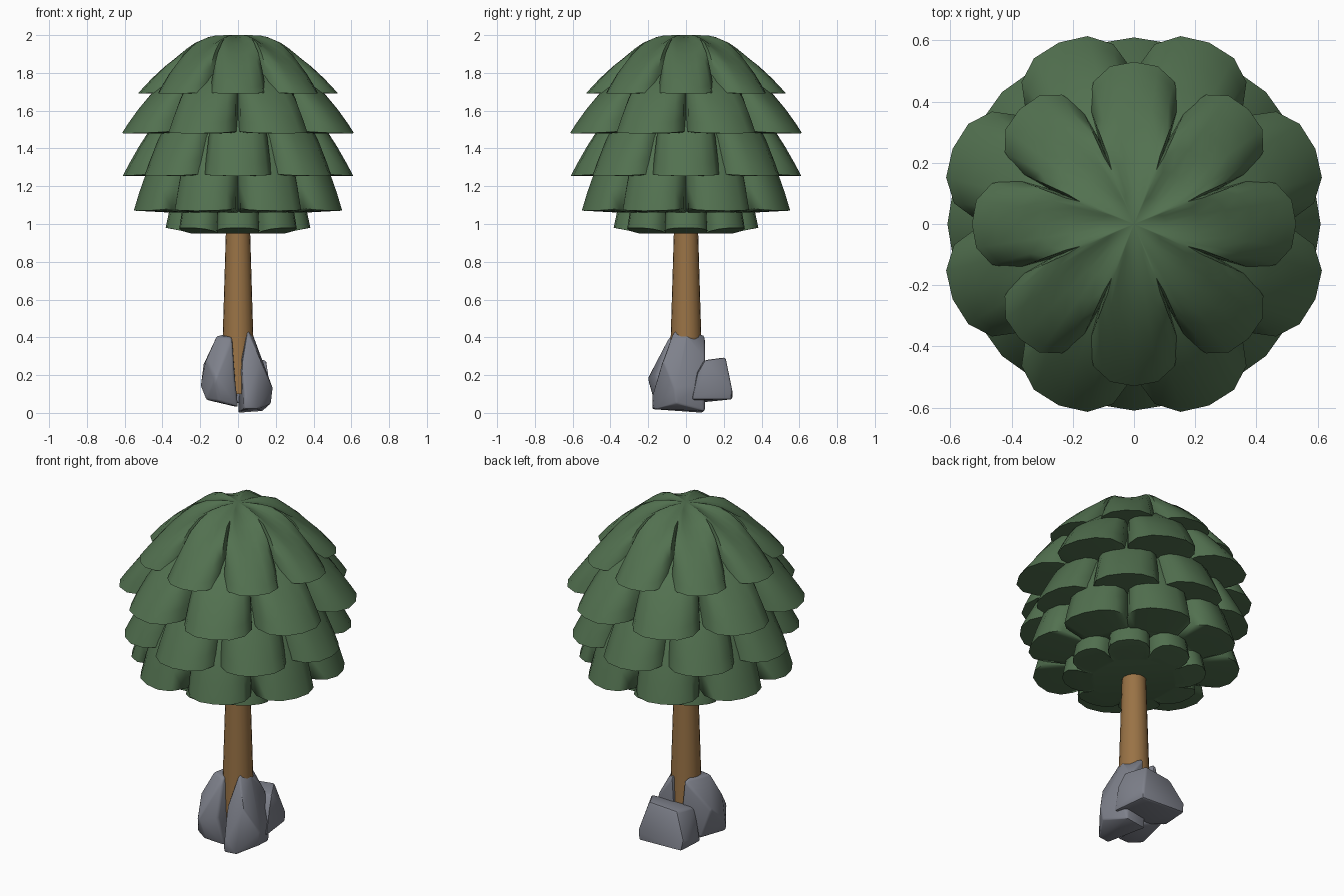
import bpy, bmesh, math

if "Cube" in bpy.data.objects:
    bpy.data.objects.remove(bpy.data.objects["Cube"])

def material(name, rgb):
    m = bpy.data.materials.new(name)
    m.diffuse_color = (*rgb, 1)
    m.use_nodes = True
    m.node_tree.nodes["Principled BSDF"].inputs["Base Color"].default_value = m.diffuse_color
    return m

GREEN = material("leaf green", (0.085, 0.165, 0.08))
BROWN = material("bark brown", (0.32, 0.17, 0.06))
STONE = material("stone grey", (0.21, 0.22, 0.26))

def finish(name, bm, mat, angle, bevel=0):
    bmesh.ops.recalc_face_normals(bm, faces=bm.faces)
    me = bpy.data.meshes.new(name)
    bm.to_mesh(me)
    bm.free()
    me.materials.append(mat)
    ob = bpy.data.objects.new(name, me)
    bpy.context.collection.objects.link(ob)
    bpy.ops.object.select_all(action='DESELECT')
    ob.select_set(True)
    bpy.context.view_layer.objects.active = ob
    if bevel:
        mod = ob.modifiers.new("bevel", 'BEVEL')
        mod.width = bevel
        mod.segments = 2
        bpy.ops.object.modifier_apply(modifier=mod.name)
    bpy.ops.object.shade_smooth_by_angle(angle=math.radians(angle))
    return ob

PETALS, HALF = 8, 4

def tier(name, tip, valley, z_bot, z_top, p_tip, p_valley, offset, lift_tip=0, lift_valley=0.015):
    """Scalloped dome: eight rounded petals with a flat underside."""
    bm = bmesh.new()
    rings = [0.2, 0.4, 0.58, 0.73, 0.86, 0.95, 1.0]
    spokes = []
    for i in range(PETALS):
        for k in range(-HALF, HALF):
            u = math.sin(k / HALF * math.pi / 2)
            a = (i + offset + u / 2) * 2 * math.pi / PETALS
            w = math.sqrt(max(0, 1 - abs(u) ** 2.6))      # 1 at tip, 0 at valley
            spokes.append((a, w))
    top = bm.verts.new((0, 0, z_top))
    loops = []
    for s in rings:
        loop = []
        for a, w in spokes:
            r = tip * (valley + (1 - valley) * w) * s
            p = p_valley + (p_tip - p_valley) * w
            base = z_bot + lift_valley + (lift_tip - lift_valley) * w
            loop.append(bm.verts.new((r * math.cos(a), r * math.sin(a),
                                      base + (z_top - base) * (1 - s ** p))))
        loops.append(loop)
    # underside ring, then centre
    inner = tip * valley * 0.85
    loops.append([bm.verts.new((inner * math.cos(a), inner * math.sin(a), z_bot)) for a, w in spokes])
    n = len(spokes)
    for A, B in zip(loops, loops[1:]):
        for j in range(n):
            bm.faces.new((A[j], A[(j + 1) % n], B[(j + 1) % n], B[j]))
    for j in range(n):
        bm.faces.new((top, loops[0][j], loops[0][(j + 1) % n]))
    bm.faces.new(loops[-1])
    return finish(name, bm, GREEN, 45)

# foliage, from the crown down
tier("leaf_tier_crown", 0.53, 0.62, 1.69, 2.00, 2.0, 5, 0)
tier("leaf_tier_upper", 0.642, 0.66, 1.48, 1.88, 2.4, 5, 0.5)
tier("leaf_tier_middle", 0.61, 0.68, 1.255, 1.85, 2.0, 4, 0)
tier("leaf_tier_lower", 0.575, 0.72, 1.06, 1.70, 3.0, 5, 0.5, 0.01, 0.03)
tier("leaf_tier_bottom", 0.383, 0.70, 0.95, 1.25, 8, 9, 0, 0.03, 0.0)

# trunk
bm = bmesh.new()
bmesh.ops.create_cone(bm, cap_ends=True, segments=20, radius1=0.09, radius2=0.06, depth=1.0)
bmesh.ops.translate(bm, verts=bm.verts, vec=(0, 0, 0.6))
finish("trunk", bm, BROWN, 40)

# boulders around the trunk foot
def rock(name, pts):
    bm = bmesh.new()
    for p in pts:
        bm.verts.new(p)
    res = bmesh.ops.convex_hull(bm, input=bm.verts)
    junk = [v for v in res["geom_interior"] if isinstance(v, bmesh.types.BMVert)]
    bmesh.ops.delete(bm, geom=junk, context='VERTS')
    bmesh.ops.dissolve_limit(bm, angle_limit=math.radians(12), verts=bm.verts, edges=bm.edges)
    finish(name, bm, STONE, 35, 0.012)

rock("rock_left", [
    (-.17, -.13, .07), (-.10, -.17, .06), (0, -.13, .03), (0, .07, .03), (-.14, .06, .09),
    (-.198, -.08, .14), (-.12, -.205, .18), (-.02, -.16, .2), (-.185, .03, .25),
    (-.17, -.10, .28), (-.11, -.06, .41), (-.03, -.09, .40), (-.06, .10, .42)])
rock("rock_right", [
    (.03, -.18, .02), (.10, -.17, .02), (.175, -.05, .05), (.13, .10, .01), (0, .09, 0),
    (.185, -.06, .13), (.04, -.18, .09), (.15, .08, .15), (.12, -.12, .28),
    (.02, -.13, .26), (.11, .10, .29), (.05, -.06, .44), (.08, 0, .41), (.02, .10, .41)])
rock("rock_back", [
    (.165, .03, .07), (.165, .06, .21), (.14, .24, .07), (.15, .10, .28), (.09, .21, .295),
    (.14, .245, .12), (-.08, .20, .28), (-.14, .245, .08), (-.15, .24, .14),
    (-.15, .08, .08), (-.10, .06, .26), (0, .03, .05)])
